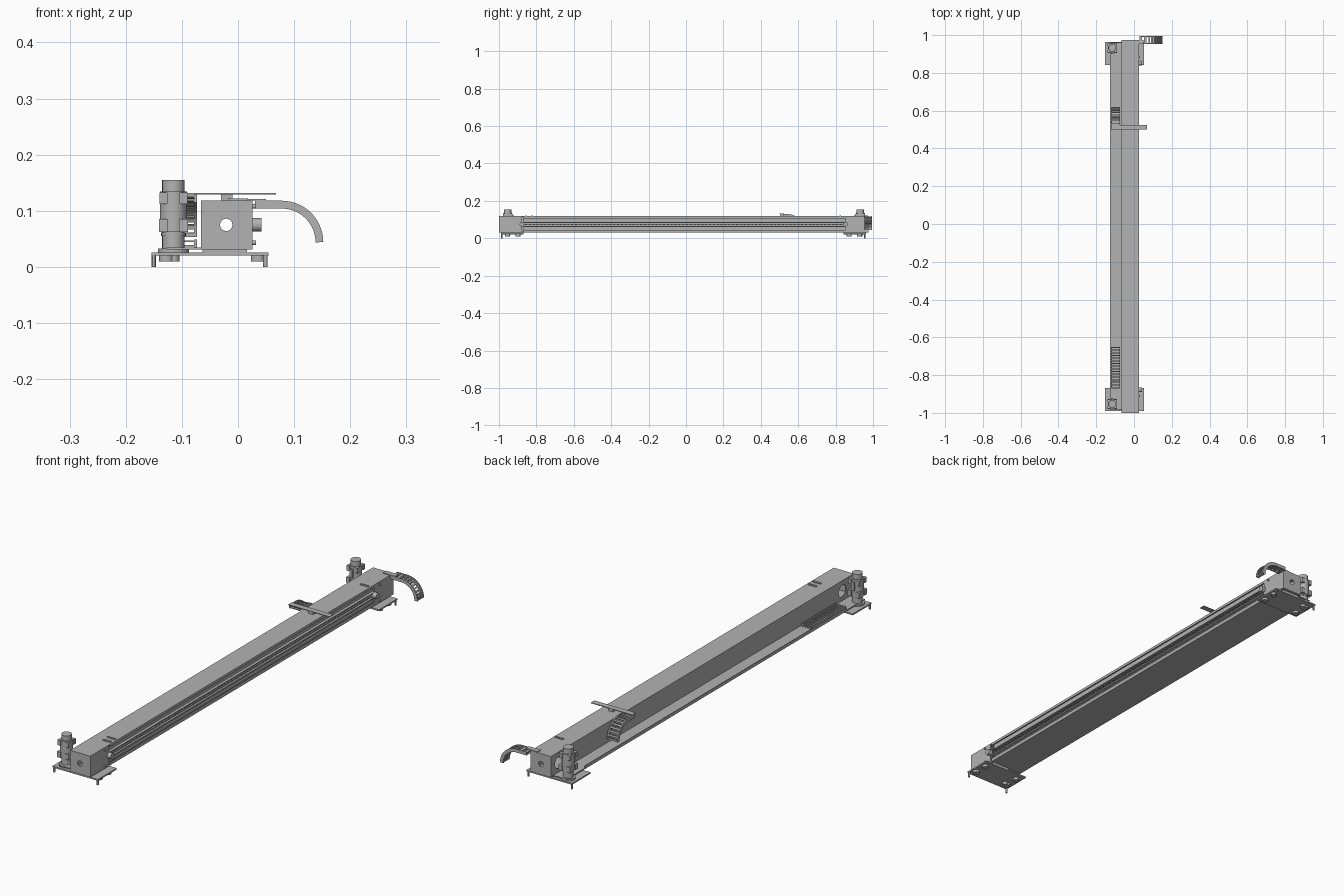
import bpy, math
from mathutils import Vector

cube = bpy.data.objects.get("Cube")
if cube:
    bpy.data.objects.remove(cube)

grey = bpy.data.materials.new("machine_grey")
grey.use_nodes = True
grey.diffuse_color = (0.45, 0.45, 0.45, 1)
grey.node_tree.nodes["Principled BSDF"].inputs["Base Color"].default_value = (0.45, 0.45, 0.45, 1)


def mesh_object(name, verts, faces):
    mesh = bpy.data.meshes.new(name)
    mesh.from_pydata(verts, [], faces)
    mesh.materials.append(grey)
    obj = bpy.data.objects.new(name, mesh)
    bpy.context.collection.objects.link(obj)
    return obj


def box(name, xs, ys, zs):
    verts = [(x, y, z) for x in xs for y in ys for z in zs]
    faces = [(0, 1, 3, 2), (4, 6, 7, 5), (0, 4, 5, 1), (2, 3, 7, 6), (0, 2, 6, 4), (1, 5, 7, 3)]
    return mesh_object(name, verts, faces)


def cylinder(name, centre, radius, depth, axis="Z", sides=24):
    rot = {"X": (0, math.pi / 2, 0), "Y": (math.pi / 2, 0, 0), "Z": (0, 0, 0)}[axis]
    bpy.ops.mesh.primitive_cylinder_add(vertices=sides, radius=radius, depth=depth, location=centre, rotation=rot)
    obj = bpy.context.object
    obj.name = name
    obj.data.materials.append(grey)
    bpy.ops.object.shade_smooth_by_angle()
    return obj


def drill(target, centre, radius, axis):
    cutter = cylinder("hole_cutter", centre, radius, 0.04, axis)
    cutter.hide_render = True
    cutter.hide_set(True)
    cutter.display_type = "WIRE"
    mod = target.modifiers.new("hole", "BOOLEAN")
    mod.operation = "DIFFERENCE"
    mod.object = cutter


def sweep(name, path, thick, across, lo, hi):
    """Strip of a given thickness along a path, between two offsets across it."""
    verts, faces = [], []
    for i, p in enumerate(path):
        tangent = (path[min(i + 1, len(path) - 1)] - path[max(i - 1, 0)]).normalized()
        n = tangent.cross(across) * thick / 2
        verts += [p + across * lo + n, p + across * hi + n, p + across * hi - n, p + across * lo - n]
        if i:
            a, b = 4 * i - 4, 4 * i
            faces += [(a + k, a + (k + 1) % 4, b + (k + 1) % 4, b + k) for k in range(4)]
    faces += [(3, 2, 1, 0), tuple(len(verts) - 4 + k for k in range(4))]
    return mesh_object(name, verts, faces)


def cable_chain(name, path, across, width):
    """Two side walls joined by evenly spaced slats."""
    h = width / 2
    sweep(name + "_side_a", path, 0.014, across, -h, -h + 0.005)
    sweep(name + "_side_b", path, 0.014, across, h - 0.005, h)
    for i in range(0, len(path) - 1, 2):
        p, q = path[i], path[i + 1]
        n = (q - p).normalized().cross(across) * 0.004
        for side in (-1, 1):
            sweep(name + "_slat", [p + n * side, q + n * side], 0.003, across, -h, h)


def curl(start, out, flat, radius):
    """Straight run followed by a quarter turn downward."""
    path = [start + out * flat * i / 4 for i in range(5)]
    hub = path[-1] - Vector((0, 0, radius))
    for i in range(1, 16):
        a = math.pi / 2 * i / 15
        path.append(hub + out * radius * math.sin(a) + Vector((0, 0, radius * math.cos(a))))
    return path


# hollow beam with a recessed, ribbed channel along one side
L, R, BOT, TOP = -0.066, 0.026, 0.031, 0.118
Y0, Y1 = -1.0, 0.975
box("beam_top", (L, R), (Y0, Y1), (TOP - 0.004, TOP))
box("beam_bottom", (L, R), (Y0, Y1), (BOT, BOT + 0.005))
wall = box("beam_wall", (L, L + 0.004), (Y0, Y1), (BOT + 0.005, TOP - 0.004))
box("channel_wall", (0.010, 0.013), (-0.87, 0.86), (BOT + 0.005, TOP - 0.004))
box("channel_top_lip", (R - 0.003, R), (-0.87, 0.86), (0.107, TOP - 0.004))
box("channel_bottom_lip", (R - 0.003, R), (-0.87, 0.86), (BOT + 0.005, 0.045))
box("channel_upper_rib", (0.013, R - 0.001), (-0.87, 0.86), (0.083, 0.086))
box("channel_lower_rib", (0.013, R - 0.001), (-0.87, 0.86), (0.060, 0.066))
box("drive_belt", (0.015, R - 0.002), (-0.87, 0.85), (0.072, 0.074))
for i in range(84):
    y = -0.86 + i * 0.0205
    box("belt_tooth", (0.015, R - 0.002), (y, y + 0.01), (0.074, 0.077))

# cable tray beside the beam
box("tray_floor", (-0.127, L), (-0.985, 0.96), (0.031, 0.035))
box("tray_lip", (-0.127, -0.124), (-0.865, 0.84), (0.035, 0.044))

# end stations: caps, side plates, base plates, legs, motors and rollers
for s, cap, y_in, y_out, my in ((-1, Y0, -0.868, -0.99, -0.953), (1, Y1, 0.842, 0.963, 0.932)):
    tag = "front_" if s < 0 else "back_"
    end = box(tag + "end_cap", (L + 0.004, R), sorted((cap, cap - s * 0.004)), (BOT + 0.005, TOP - 0.004))
    drill(end, (-0.021, cap, 0.075), 0.011, "Y")
    box(tag + "side_plate", (R - 0.004, R), sorted((cap - s * 0.004, y_in + s * 0.01)), (BOT + 0.005, TOP - 0.004))
    drill(wall, (L, s * 0.925, 0.075), 0.024, "X")
    ys = sorted((y_in, y_out))
    box(tag + "base_plate", (-0.154, 0.054), ys, (0.020, 0.026))
    box(tag + "spacer", (-0.063, 0.016), ys, (0.026, BOT))
    for x in (-0.150, 0.049):
        cylinder(tag + "leg", (x, y_out - s * 0.006, 0.010), 0.004, 0.02, sides=12)
        for y in (y_in + s * 0.03, y_out - s * 0.035):
            cylinder(tag + "foot_pad", (x * 0.85 if x < 0 else 0.036, y, 0.015), 0.013, 0.010)
    # motor
    mx = -0.115
    cylinder(tag + "motor_shaft_end", (mx, my, 0.015), 0.011, 0.011)
    cylinder(tag + "motor_flange", (mx, my, 0.029), 0.028, 0.007)
    cylinder(tag + "gearbox", (mx, my, 0.047), 0.020, 0.03)
    cylinder(tag + "gearbox_ring", (mx, my, 0.058), 0.022, 0.006)
    cylinder(tag + "motor_body", (mx, my, 0.098), 0.024, 0.072)
    for dx in (-1, 1):
        for dy in (-1, 1):
            cx, cy = mx + dx * 0.018, my + dy * 0.018
            box(tag + "motor_corner", (cx - 0.008, cx + 0.008), (cy - 0.008, cy + 0.008), (0.062, 0.085))
            box(tag + "motor_corner_top", (cx - 0.007, cx + 0.007), (cy - 0.007, cy + 0.007), (0.112, 0.133))
    cylinder(tag + "motor_cap", (mx, my, 0.144), 0.020, 0.022)
    box(tag + "motor_plug", (mx - 0.006, mx + 0.006), sorted((my - s * 0.02, my - s * 0.032)), (0.09, 0.125))
    # roller and bolts
    ry = -0.878 if s < 0 else 0.852
    cylinder(tag + "roller", (0.033, ry, 0.075), 0.012, 0.018, "X")
    for z in (0.043, 0.108):
        cylinder(tag + "side_bolt", (0.028, ry + s * 0.03, z), 0.004, 0.008, "X", 12)
    for dy in (0, 0.03):
        y = s * 0.825 - dy * (s < 0)
        box(tag + "sensor_clip", (-0.018, 0.018), (y - 0.004, y + 0.004), (TOP, TOP + 0.004))

# bracket plate across the beam and the chains
box("cross_arm", (-0.121, 0.068), (0.500, 0.523), (0.129, 0.132))
box("cross_arm_post", (-0.03, -0.01), (0.503, 0.520), (TOP, 0.129))
box("chain_bracket", (-0.005, 0.05), (0.953, 0.974), (TOP, TOP + 0.003))
cable_chain("outer_chain", curl(Vector((0.03, 0.974, 0.111)), Vector((1, 0, 0)), 0.048, 0.067),
            Vector((0, 1, 0)), 0.043)
cable_chain("arm_chain", curl(Vector((-0.097, 0.505, 0.122)), Vector((0, 1, 0)), 0.040, 0.068),
            Vector((1, 0, 0)), 0.048)
cable_chain("tray_chain", [Vector((-0.097, -0.87 + 0.22 * i / 31, 0.042)) for i in range(32)],
            Vector((1, 0, 0)), 0.048)
